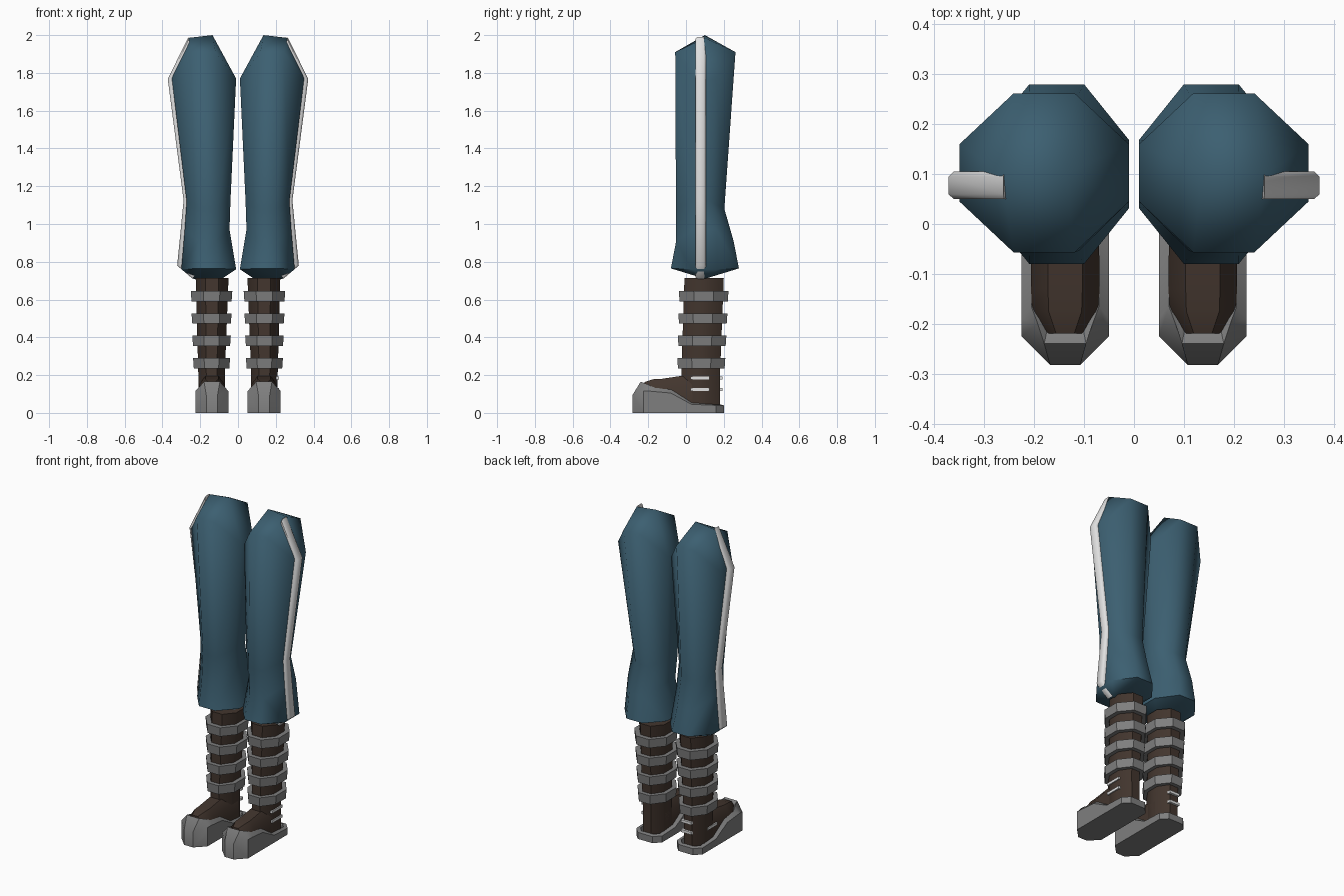
import bpy, bmesh, math

if "Cube" in bpy.data.objects:
    bpy.data.objects.remove(bpy.data.objects["Cube"])


def material(name, rgb):
    m = bpy.data.materials.new(name)
    m.diffuse_color = (*rgb, 1)
    m.use_nodes = True
    m.node_tree.nodes["Principled BSDF"].inputs["Base Color"].default_value = m.diffuse_color
    return m


BLUE = material("trouser blue", (0.045, 0.115, 0.165))
WHITE = material("stripe white", (0.75, 0.75, 0.75))
BROWN = material("boot brown", (0.055, 0.036, 0.027))
GREY = material("strap grey", (0.21, 0.21, 0.21))


def finish(name, verts, faces, side, mat, angle):
    """Make a mesh for one leg; side = 1 or -1 flips it across x."""
    bm = bmesh.new()
    vs = [bm.verts.new((x * side, y, z)) for x, y, z in verts]
    for f in faces:
        bm.faces.new([vs[i] for i in f])
    bmesh.ops.recalc_face_normals(bm, faces=bm.faces)
    me = bpy.data.meshes.new(name)
    bm.to_mesh(me)
    bm.free()
    me.materials.append(mat)
    ob = bpy.data.objects.new(name, me)
    bpy.context.collection.objects.link(ob)
    bpy.context.view_layer.objects.active = ob
    ob.select_set(True)
    bpy.ops.object.shade_smooth_by_angle(angle=math.radians(angle))
    ob.select_set(False)
    return ob


def loft(name, rings, side, mat, angle=30, caps=True, closed=False):
    n = len(rings[0])
    verts = [p for r in rings for p in r]
    count = len(rings)
    faces = []
    for k in range(count if closed else count - 1):
        a, b = k * n, (k + 1) % count * n
        faces += [(a + i, a + (i + 1) % n, b + (i + 1) % n, b + i) for i in range(n)]
    if caps and not closed:
        faces += [tuple(range(n)), tuple(range((count - 1) * n, count * n))]
    return finish(name, verts, faces, side, mat, angle)


def octagon(x0, x1, y0, y1, z, zs=None, cut=0.3):
    """Eight-sided ring; zs is the height of the points on the x sides."""
    zs = z if zs is None else zs
    cx, cy = (x1 - x0) * cut, (y1 - y0) * cut
    return [(x0 + cx, y0, z), (x1 - cx, y0, z), (x1, y0 + cy, zs), (x1, y1 - cy, zs),
            (x1 - cx, y1, z), (x0 + cx, y1, z), (x0, y1 - cy, zs), (x0, y0 + cy, zs)]


def trouser_leg(side):
    rings = [octagon(.01, .35, -.057, .262, 1.91, 1.77, .32),
             octagon(.04, .272, -.053, .203, 1.08, 1.12),
             octagon(.045, .282, -.052, .252, .91, .97),
             octagon(.01, .30, -.08, .28, .765, .76, .31)]
    verts = [p for r in rings for p in r]
    faces = [(k * 8 + i, k * 8 + (i + 1) % 8, k * 8 + 8 + (i + 1) % 8, k * 8 + 8 + i)
             for k in range(3) for i in range(8)]
    # Ridge caps close the leg at the top and the bottom
    for base, xa, xb, za, zb in ((0, .135, .265, 2.0, 1.985), (24, .085, .235, .71, .71)):
        a = len(verts)
        verts += [(xa, .1, za), (xb, .1, zb)]
        b = a + 1
        q = [base + i for i in range(8)]
        faces += [(q[0], q[1], b, a), (q[1], q[2], b), (q[2], q[3], b), (q[3], q[4], b),
                  (q[4], q[5], a, b), (q[5], q[6], a), (q[6], q[7], a), (q[7], q[0], a)]
    finish("trouser_leg", verts, faces, side, BLUE, 62)


def side_stripe(side):
    # Bevelled band that follows the outer seam
    path = [(.262, 1.99, .255, 1.95), (.372, 1.768, .33, 1.76), (.288, 1.125, .25, 1.12),
            (.322, .78, .28, .79), (.24, .71, .22, .74)]
    rings = []
    for xo, zo, xi, zi in path:
        mx, mz = xo + (xi - xo) * .25, zo + (zi - zo) * .25
        rings.append([(xi, .05, zi), (mx, .05, mz), (xo, .06, zo),
                      (xo, .095, zo), (mx, .105, mz), (xi, .105, zi)])
    loft("side_stripe", rings, side, WHITE, 50)


def boot(side):
    # Shaft
    loft("boot_shaft", [octagon(.07, .207, -.025, .18, .03),
                        octagon(.07, .21, -.025, .18, .2),
                        octagon(.05, .224, -.008, .2, .715)], side, BROWN, 50)
    # Straps around the shaft
    for i in range(4):
        z, t = .645 - .118 * i, i * .004
        x0, x1, y0, y1 = .03 + t, .25 - t, -.038 - t * .7, .225 - t * 1.4

        def ring(h, d):
            return octagon(x0 + d, x1 - d, y0 + d, y1 - d, h)
        loft("boot_strap", [ring(z, 0), ring(z - .055, .004), ring(z - .055, .035),
                            ring(z, .035)], side, GREY, 30, closed=True)
    # Vamp: brown sections from heel to toe, as y, half width, shoulder z, top z
    cx = .138
    sections = [(.1, .068, .15, .2), (-.03, .068, .15, .195), (-.13, .069, .13, .18),
                (-.175, .066, .13, .178), (-.22, .036, .14, .163)]
    loft("boot_vamp", [[(cx - w, y, .03), (cx - w, y, zs), (cx - w * .5, y, zt),
                        (cx + w * .5, y, zt), (cx + w, y, zs), (cx + w, y, .03)]
                       for y, w, zs, zt in sections], side, BROWN, 50)
    # Sole and toe guard: outer half width, y, z, then inner half width, y, z
    half = [(.05, .2, .04, .04, .18, .045), (.088, .16, .04, .066, .15, .045),
            (.088, .03, .045, .066, .03, .055), (.088, -.08, .105, .066, -.08, .126),
            (.088, -.19, .115, .068, -.165, .133), (.088, -.225, .115, .055, -.2, .15),
            (.03, -.283, .095, .042, -.24, .165)]
    pts = [(1, *p) for p in half] + [(-1, *p) for p in reversed(half)]
    rings = [[(cx + s * w, y, 0) for s, w, y, z, *_ in pts],
             [(cx + s * w, y, z) for s, w, y, z, *_ in pts],
             [(cx + s * w, y, z) for s, _, _, _, w, y, z in pts],
             [(cx + s * w * .85, y + (.03 if y < -.1 else -.01), z - .03)
              for s, _, _, _, w, y, z in pts]]
    loft("boot_sole", rings, side, GREY, 40)


def lace(side, x0, x1, y0, y1, z):
    loft("boot_lace", [[(x0, y0, h), (x1, y0, h), (x1, y1, h), (x0, y1, h)]
                       for h in (z - .008, z + .008)], side, WHITE)


for side in (1, -1):
    trouser_leg(side)
    side_stripe(side)
    boot(side)

# Lace bars on the outer side of one boot and the back of the other
for z in (.125, .185):
    lace(1, .2, .216, .025, .125, z)
    lace(-1, .1, .17, .17, .193, z)
lace(-1, .2, .213, .0, .09, .125)
